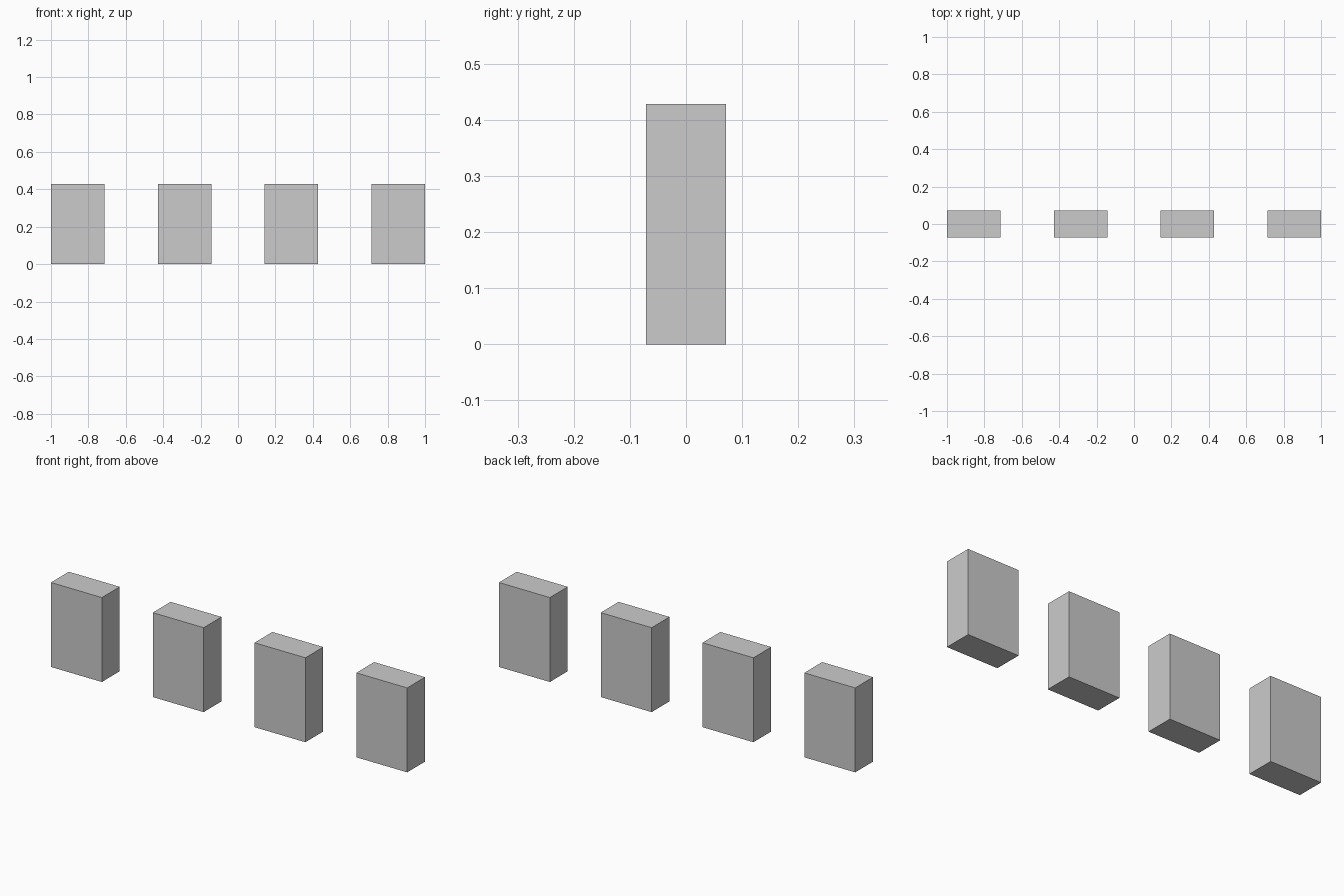
import bpy

if "Cube" in bpy.data.objects:
    bpy.data.objects.remove(bpy.data.objects["Cube"])

# Everything sits on a module of 1/7 unit
U = 2 / 14
WIDTH, DEPTH, HEIGHT = 2 * U, U, 3 * U
SPACING = 4 * U
COUNT = 4


def add_block(name, x):
    bpy.ops.mesh.primitive_cube_add(size=1, location=(x, 0, HEIGHT / 2))
    block = bpy.context.object
    block.name = name
    block.scale = (WIDTH, DEPTH, HEIGHT)
    bpy.ops.object.transform_apply(location=False, rotation=False, scale=True)


# Row of identical upright blocks, evenly spaced about the centre
for i in range(COUNT):
    add_block(f"upright_block_{i + 1}", (i - (COUNT - 1) / 2) * SPACING)
